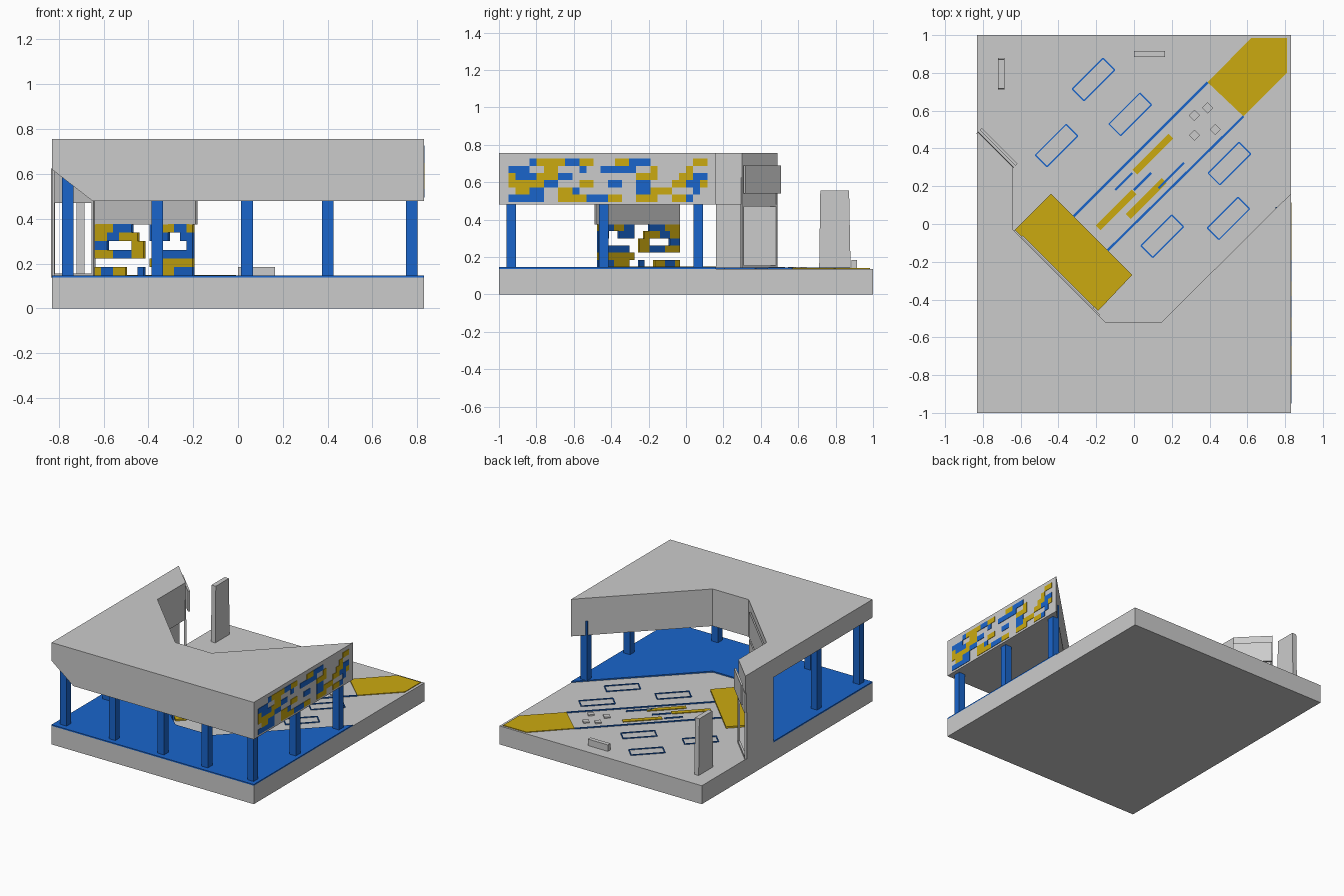
import bpy, bmesh, random
from mathutils import Vector

if "Cube" in bpy.data.objects:
    bpy.data.objects.remove(bpy.data.objects["Cube"])

random.seed(4)


def material(name, col):
    m = bpy.data.materials.new(name)
    m.diffuse_color = (*col, 1)
    m.use_nodes = True
    m.node_tree.nodes["Principled BSDF"].inputs["Base Color"].default_value = m.diffuse_color
    return m


BLUE = material("blue", (0.01, 0.13, 0.6))
YELLOW = material("yellow", (0.6, 0.4, 0.005))


def finish(name, bm, mat=None):
    bmesh.ops.recalc_face_normals(bm, faces=bm.faces)
    me = bpy.data.meshes.new(name)
    bm.to_mesh(me)
    bm.free()
    ob = bpy.data.objects.new(name, me)
    bpy.context.collection.objects.link(ob)
    if mat:
        me.materials.append(mat)
    return ob


def add_prism(bm, pts, z0, z1):
    f = bm.faces.new([bm.verts.new((x, y, z0)) for x, y in pts])
    r = bmesh.ops.extrude_face_region(bm, geom=[f], use_keep_orig=True)
    vs = [v for v in r["geom"] if isinstance(v, bmesh.types.BMVert)]
    bmesh.ops.translate(bm, verts=vs, vec=(0, 0, z1 - z0))


def prism(name, pts, z0, z1, mat=None):
    bm = bmesh.new()
    add_prism(bm, pts, z0, z1)
    return finish(name, bm, mat)


def strips(name, items, mat=None):
    """Boxes that follow a ground line p-q: (p, q, width, z0, z1)."""
    bm = bmesh.new()
    for p, q, w, z0, z1 in items:
        p, q = Vector(p), Vector(q)
        d = (q - p).normalized()
        n = Vector((-d.y, d.x)) * w / 2
        add_prism(bm, [p + n, q + n, q - n, p - n], z0, z1)
    return finish(name, bm, mat)


def rect(x0, x1, y0, y1):
    return [(x0, y0), (x1, y0), (x1, y1), (x0, y1)]


X, TOP = 0.83, 0.137

# Ground slab and blue indoor floor
prism("base_slab", rect(-X, X, -1, 1), 0, TOP)
court = [(-X, -1), (X, -1), (X, 0.16), (0.145, -0.52), (-0.15, -0.52), (-0.64, -0.03)]
prism("blue_floor", court + [(-0.64, 0.16), (-X, 0.16)], TOP - 0.001, 0.146, BLUE)

# Deep roof, its underside sloping up along the left edge
bm = bmesh.new()
add_prism(bm, court + [(-0.64, 0.30), (-X, 0.49)], 0.48, 0.755)
bmesh.ops.bisect_plane(bm, geom=bm.verts[:] + bm.edges[:] + bm.faces[:],
                       plane_co=(-0.65, 0, 0), plane_no=(1, 0, 0))
for v in bm.verts:
    if v.co.x < -0.8 and v.co.z < 0.5:
        v.co.z = 0.62
finish("roof", bm)

# Columns
bm = bmesh.new()
spots = [(x, -0.935) for x in (-0.76, -0.36, 0.04, 0.4, 0.775)]
spots += [(0.775, -0.44), (0.775, 0.065), (-0.76, -0.44)]
for x, y in spots:
    add_prism(bm, rect(x - 0.026, x + 0.026, y - 0.026, y + 0.026), 0.14, 0.585)
finish("columns", bm, BLUE)

# Left wall and angled doorway at its end
prism("left_wall", rect(-X, -X + 0.012, 0.16, 0.485), TOP, 0.625)
A, B = Vector((-X, 0.485)), Vector((-0.64, 0.295))
D = (B - A).normalized()
OUT = Vector((0.018, 0.018))
strips("doorway_frame", [
    (A, B, 0.012, 0.47, 0.625),
    (A, A + D * 0.012, 0.015, TOP, 0.48),
    (B - D * 0.012, B, 0.015, TOP, 0.48),
    (A, B, 0.015, TOP, 0.155)])
strips("doorway_sign_panel", [(A + OUT, B + OUT, 0.014, 0.54, 0.69)])

# Angled screen below the roof edge: header band and fascia panel
P, Q = Vector((-0.635, -0.035)), Vector((-0.185, -0.485))
E = (Q - P).normalized()
L = (Q - P).length
strips("screen_header", [(P, Q, 0.012, 0.375, 0.482)])
F = Vector((0.006, 0.006))
strips("fascia_panel", [(P + E * 0.05 + F, Q - E * 0.05 + F, 0.01, 0.52, 0.71)])


def mosaic(name, start, step, cols, z0, rows, dz, width, fill):
    """Random runs of coloured tiles with gaps between them."""
    tiles = {0: [], 1: []}
    for r in range(rows):
        c = 0
        while c < cols:
            run = min(random.choice((1, 1, 2, 2, 3)), cols - c)
            if random.random() < fill:
                a = start + step * c
                tiles[random.randint(0, 1)].append(
                    (a, a + step * run, width, z0 + r * dz, z0 + (r + 1) * dz))
            c += run
    strips(name + "_blue_tiles", tiles[0], BLUE)
    strips(name + "_yellow_tiles", tiles[1], YELLOW)


mosaic("screen", P, E * (L - 0.02) / 16, 16, 0.146, 6, 0.0385, 0.012, 0.68)
mosaic("right_fascia", Vector((X, -0.95)), Vector((0, 0.038)), 28, 0.495, 6, 0.0385, 0.006, 0.6)

# Painted yellow areas
prism("entry_mat", [(-0.63, -0.03), (-0.44, 0.16), (-0.01, -0.27), (-0.19, -0.46)],
      TOP - 0.001, 0.149, YELLOW)
prism("corner_mat", [(0.39, 0.75), (0.58, 0.57), (0.81, 0.80), (0.81, 0.985), (0.62, 0.985)],
      TOP - 0.001, 0.142, YELLOW)
strips("yellow_bars", [(p, (p[0] + 0.19, p[1] + 0.19), 0.036, TOP, 0.142)
                       for p in ((-0.19, -0.02), (0.005, 0.275), (-0.03, 0.04))], YELLOW)

# Blue path lines
strips("path_lines", [(p, q, 0.012, TOP, 0.143) for p, q in (
    ((-0.32, 0.04), (0.39, 0.75)), ((-0.14, -0.14), (0.58, 0.57)),
    ((-0.10, 0.18), (-0.01, 0.27)), ((0.0, 0.18), (0.09, 0.27)),
    ((0.13, 0.19), (0.265, 0.325)))], BLUE)

# Blue rectangular outlines either side of the path
U, V = Vector((0.0815, 0.0815)), Vector((-0.031, 0.031))
lines = []
for c in ((-0.215, 0.765), (-0.02, 0.58), (-0.41, 0.415),
          (0.505, 0.32), (0.50, 0.03), (0.15, -0.065)):
    c = Vector(c)
    k = [c - U - V, c + U - V, c + U + V, c - U + V]
    lines += [(k[i], k[(i + 1) % 4], 0.007, TOP, 0.143) for i in range(4)]
strips("bay_outlines", lines, BLUE)

# Small square seats
H = Vector((0.015, 0.015))
strips("low_seats", [(Vector(c) - H, Vector(c) + H, 0.042, TOP, 0.146)
                     for c in ((0.32, 0.575), (0.39, 0.615), (0.43, 0.50), (0.32, 0.47))])

# Bench and tapered standing slab
prism("bench", rect(0, 0.165, 0.885, 0.915), TOP, 0.185)
slab = prism("standing_slab", rect(-0.72, -0.685, 0.712, 0.88), TOP, 0.555)
for v in slab.data.vertices:
    if v.co.z > 0.5:
        v.co.y += 0.006 if v.co.y < 0.8 else -0.008
